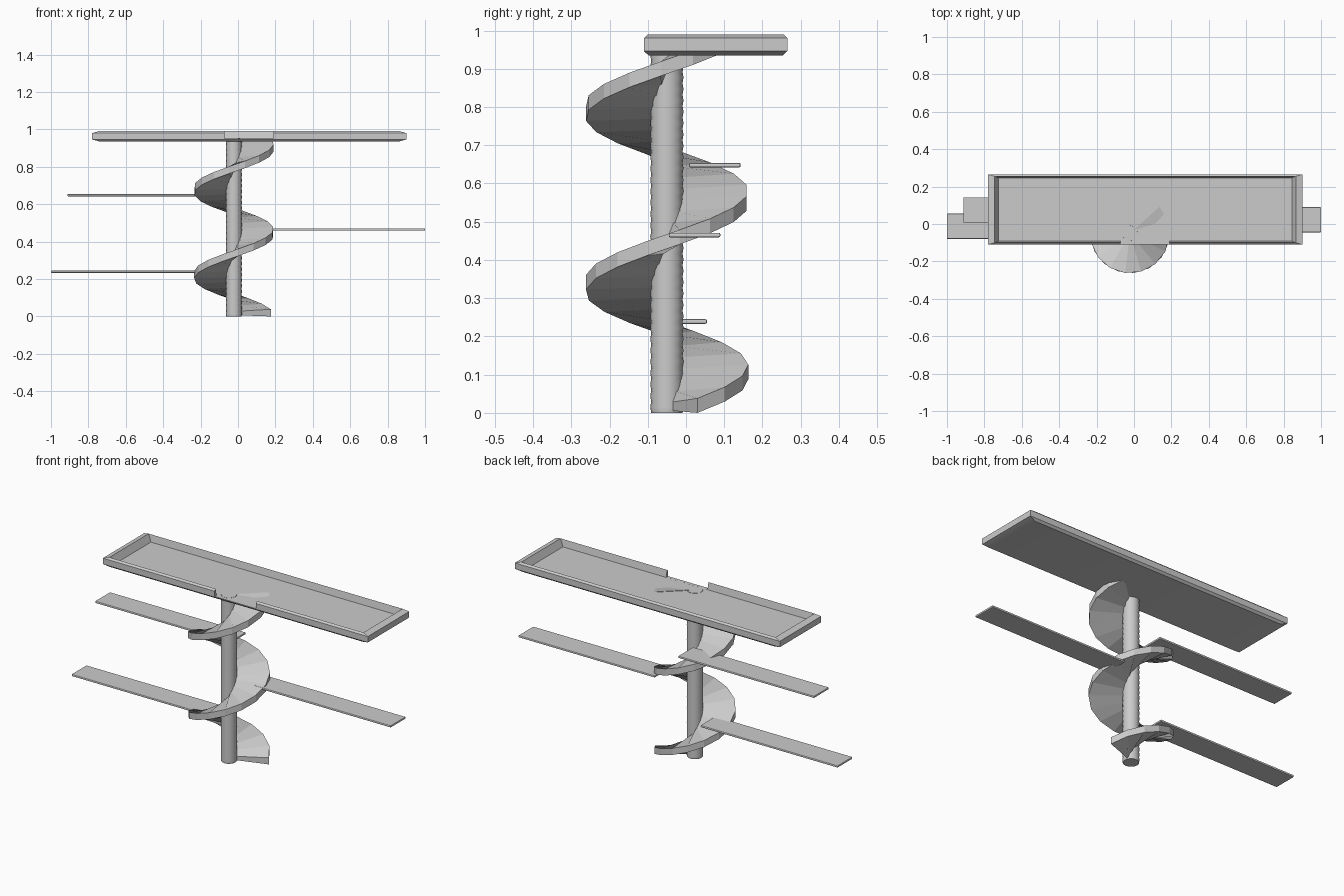
import bpy, bmesh
from math import sin, cos, radians, pi

if "Cube" in bpy.data.objects:
    bpy.data.objects.remove(bpy.data.objects["Cube"])

AX, AY = -0.022, -0.05          # staircase axis
STEPS = 32
FLOOR = 0.951                   # top of the tray floor


def make_object(name, bm, smooth=None):
    bmesh.ops.recalc_face_normals(bm, faces=bm.faces)
    me = bpy.data.meshes.new(name)
    bm.to_mesh(me)
    bm.free()
    ob = bpy.data.objects.new(name, me)
    bpy.context.collection.objects.link(ob)
    if smooth:
        bpy.ops.object.select_all(action='DESELECT')
        bpy.context.view_layer.objects.active = ob
        ob.select_set(True)
        bpy.ops.object.shade_smooth_by_angle(angle=radians(smooth))
    return ob


def skin(bm, rings):
    """Bridge closed rings of points and cap both ends."""
    vr = [[bm.verts.new(p) for p in r] for r in rings]
    n = len(vr[0])
    for a, b in zip(vr, vr[1:]):
        for i in range(n):
            j = (i + 1) % n
            bm.faces.new((a[i], a[j], b[j], b[i]))
    bm.faces.new(vr[0][::-1])
    bm.faces.new(vr[-1])


def box(bm, x0, x1, y0, y1, z0, z1):
    skin(bm, [[(x0, y0, z), (x1, y0, z), (x1, y1, z), (x0, y1, z)] for z in (z0, z1)])


# Column: stacked drums, each turned a step further
bm = bmesh.new()
h = FLOOR / STEPS
rings = []
for i in range(STEPS):
    for r, z in ((0.041, i * h), (0.0435, (i + 0.5) * h)):
        rings.append([(AX + r * cos(2 * pi * k / 16), AY + r * sin(2 * pi * k / 16), z)
                      for k in range(16)])
rings.append([(x, y, FLOOR) for x, y, z in rings[0]])
skin(bm, rings)
make_object("column", bm, 30)

# Spiral ramp: tapered section swept just over two turns
bm = bmesh.new()
rings = []
for i in range(STEPS + 1):
    d = 22 + 740 * i / STEPS
    z = 0.02 + 0.00127 * (d - 22)
    a = radians(d)
    section = ((0.03, z - 0.014), (0.213, z - 0.02), (0.213, z + 0.018), (0.03, z + 0.008))
    rings.append([(AX + r * cos(a), AY + r * sin(a), max(0, min(zz, FLOOR + 0.0005 * k)))
                  for k, (r, zz) in enumerate(section)])
skin(bm, rings)
make_object("spiral_ramp", bm)

# Three thin landing boards with softened edges
for name, x0, x1, y0, z in (("lower_board", -1.0, -0.13, -0.08, 0.239),
                            ("middle_board", 0.135, 1.0, -0.045, 0.465),
                            ("upper_board", -0.912, -0.05, 0.008, 0.648)):
    bm = bmesh.new()
    box(bm, x0, x1, y0, y0 + 0.135, z - 0.006, z + 0.006)
    ob = make_object(name, bm)
    bv = ob.modifiers.new("soft_edges", 'BEVEL')
    bv.width = 0.004
    bv.segments = 2

# Top tray: chamfered rim around a sunken floor
bm = bmesh.new()
rings = []
for ix, iy, z in ((0.04, 0.012, 0.935), (0, 0, 0.946), (0, 0, 0.98), (0.035, 0.01, 0.99),
                  (0.055, 0.018, 0.95)):
    x0, x1, y0, y1 = -0.78 + ix, 0.9 - ix, -0.11 + iy, 0.265 - iy
    rings.append([(x0, y0, z), (x1, y0, z), (x1, y1, z), (x0, y1, z)])
skin(bm, rings)
tray = make_object("top_tray", bm, 30)

# Doorway cut through the front rim where the ramp arrives
bm = bmesh.new()
box(bm, -0.072, 0.19, -0.2, -0.085, 0.9502, 1.1)
cutter = make_object("rim_cutter", bm)
cutter.hide_render = True
cutter.hide_viewport = True
cut = tray.modifiers.new("rim_gap", 'BOOLEAN')
cut.operation = 'DIFFERENCE'
cut.solver = 'EXACT'
cut.object = cutter
